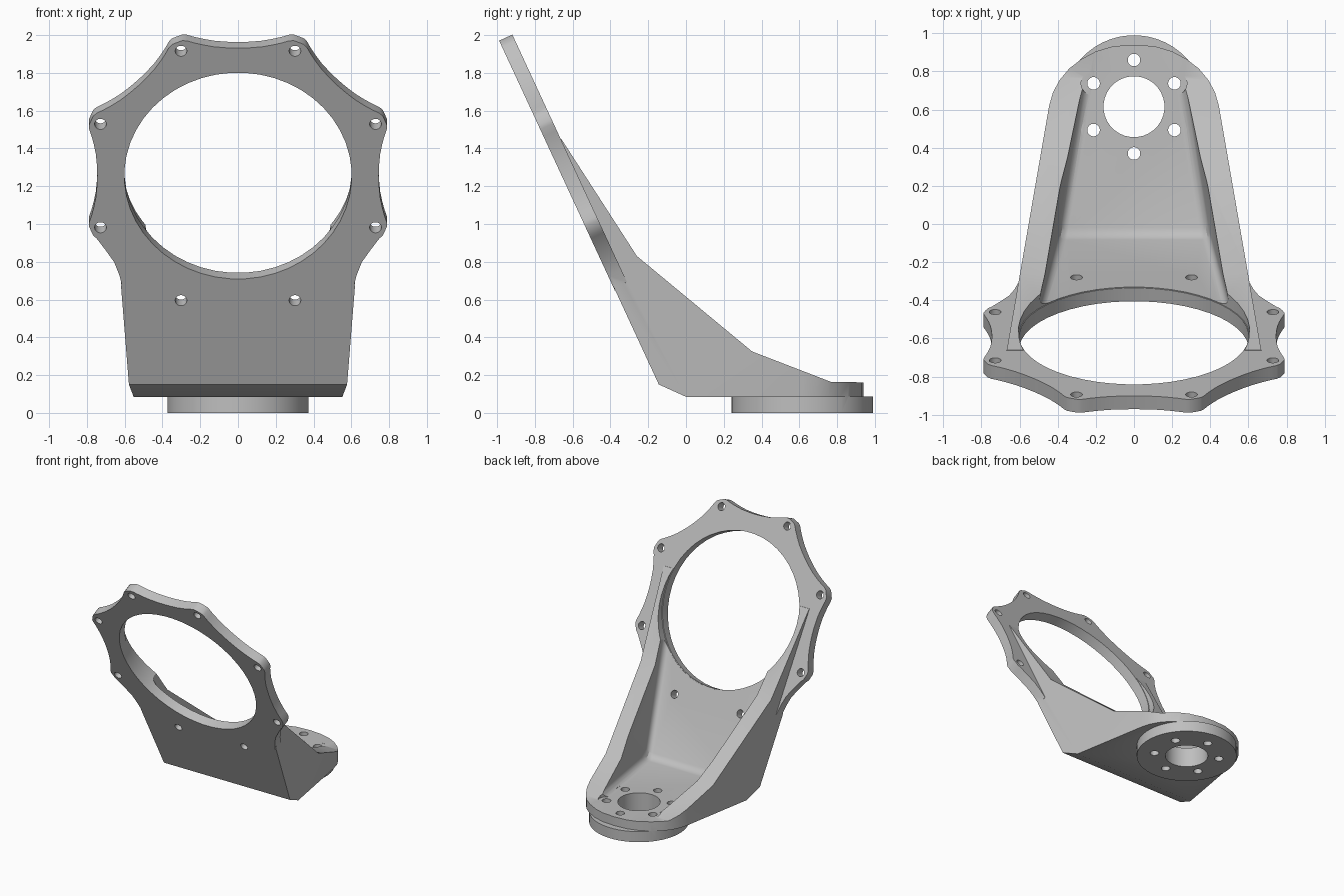
import bpy, bmesh
from math import radians, cos, sin
from mathutils import Matrix

old = bpy.data.objects.get("Cube")
if old:
    bpy.data.objects.remove(old, do_unlink=True)

grey = bpy.data.materials.new("light_grey")
grey.use_nodes = True
grey.diffuse_color = (0.52, 0.52, 0.52, 1)
grey.node_tree.nodes["Principled BSDF"].inputs["Base Color"].default_value = (0.52, 0.52, 0.52, 1)

# Local frame of the leaning ring: x across, y up the slope, z out of the front face
RING = Matrix.Translation((0, -0.658, 1.255)) @ Matrix.Rotation(radians(114.85), 4, 'X')
SIDEWAYS = Matrix(((0, 0, 1, 0), (1, 0, 0, 0), (0, 1, 0, 0), (0, 0, 0, 1)))
FLAT = Matrix.Identity(4)
BASE_Y = 0.615
THICK = 0.077


def finish(name, bm):
    bm.normal_update()
    bmesh.ops.recalc_face_normals(bm, faces=bm.faces)
    # Outward faces give a positive volume
    if bm.calc_volume(signed=True) < 0:
        bmesh.ops.reverse_faces(bm, faces=bm.faces)
    mesh = bpy.data.meshes.new(name)
    bm.to_mesh(mesh)
    bm.free()
    obj = bpy.data.objects.new(name, mesh)
    bpy.context.collection.objects.link(obj)
    mesh.materials.append(grey)
    return obj


def prism(name, points, low, high, frame=FLAT):
    bm = bmesh.new()
    bottom = [bm.verts.new((x, y, low)) for x, y in points]
    top = [bm.verts.new((x, y, high)) for x, y in points]
    bm.faces.new(bottom[::-1])
    bm.faces.new(top)
    for i in range(len(points)):
        bm.faces.new((bottom[i - 1], bottom[i], top[i], top[i - 1]))
    bm.transform(frame)
    return finish(name, bm)


def rod(name, x, y, radius, low, high, frame=FLAT, sides=24):
    turn = [radians(360 * (i + 0.5) / sides) for i in range(sides)]
    points = [(x + radius * cos(a), y + radius * sin(a)) for a in turn]
    return prism(name, points, low, high, frame)


def combine(target, other, operation):
    mod = target.modifiers.new("combine", 'BOOLEAN')
    mod.operation = operation
    mod.solver = 'EXACT'
    mod.object = other
    bpy.context.view_layer.objects.active = target
    bpy.ops.object.modifier_apply(modifier=mod.name)
    bpy.data.objects.remove(other, do_unlink=True)


def mirrored(half):
    return half + [(-x, y) for x, y in reversed(half) if x > 0.001]


# Body: side silhouette trimmed by the tapered, round-ended plan
side = [(-0.144, 0.15), (0, 0.085), (1.1, 0.085), (1.1, 0.163), (0.77, 0.163),
        (0.35, 0.325), (-0.26, 0.83), (-0.66, 1.45), (-0.7, 1.44), (-0.38, 0.74),
        (-0.385, 0.671)]
body = prism("bracket", side, -0.9, 0.9, SIDEWAYS)
plan = mirrored([(0.726, -1), (0.445, 0.62), (0.425, 0.69), (0.39, 0.755), (0.34, 0.815),
                 (0.275, 0.865), (0.2, 0.905), (0.11, 0.932), (0, 0.94)])
combine(body, prism("plan_trim", plan, -0.5, 2.5), 'INTERSECT')
combine(body, rod("wall_opening", 0, 0, 0.607, -1, 0.3, RING, 48), 'DIFFERENCE')

# Pocket: drafted hollow with rounded inside corners
bm = bmesh.new()
corners = ((0.395, -0.063, 0.16), (0.215, 1.05, 0.16), (0.545, -0.618, 1.36), (0.36, 1.05, 1.36))
for x, y, z in corners:
    bm.verts.new((x, y, z))
    bm.verts.new((-x, y, z))
bmesh.ops.convex_hull(bm, input=bm.verts)
bmesh.ops.dissolve_limit(bm, angle_limit=radians(1), verts=bm.verts, edges=bm.edges)
inner = []
for e in bm.edges:
    mid = (e.verts[0].co + e.verts[1].co) / 2
    if mid.y < 0.9 and mid.z < 1.3:
        inner.append(e)
bmesh.ops.bevel(bm, geom=inner, offset=0.045, offset_type='OFFSET', segments=4,
                profile=0.5, affect='EDGES')
combine(body, finish("pocket", bm), 'DIFFERENCE')

# Round base boss with centre bore, bolt holes and bolt head clearances
combine(body, rod("base_boss", 0, BASE_Y, 0.375, 0, 0.087, sides=48), 'UNION')
combine(body, rod("base_bore", 0, BASE_Y, 0.16, -0.1, 0.5, sides=32), 'DIFFERENCE')
for i in range(6):
    a = radians(30 + 60 * i)
    x, y = 0.245 * cos(a), BASE_Y + 0.245 * sin(a)
    combine(body, rod("base_bolt", x, y, 0.033, -0.1, 0.5), 'DIFFERENCE')
    if abs(x) > 0.1:
        combine(body, rod("bolt_clearance", x, y, 0.065, 0.161, 0.6), 'DIFFERENCE')

# Scalloped ring plate, blended into the body sides below
lobe = {0: 0.842, 2: 0.842, 3.5: 0.833, 6: 0.808, 9: 0.785, 13: 0.763, 18: 0.749}
half = [(0.55, -0.668), (0.61, -0.655), (0.628, -0.58), (0.655, -0.505), (0.70, -0.435)]
offsets = sorted({s * k for k in lobe for s in (-1, 1)})
for centre in (-22.5, 22.5, 67.5):
    ring = [(centre + o, lobe[abs(o)]) for o in offsets if centre > 0 or o >= -3.5]
    for angle, r in ring + [(centre + 22.5, 0.745)]:
        half.append((r * cos(radians(angle)), r * sin(radians(angle))))
plate = prism("ring_plate", mirrored(half), -THICK, 0, RING)
combine(plate, rod("ring_opening", 0, 0, 0.602, -0.3, 0.3, RING, 48), 'DIFFERENCE')

# Ring bolt holes: the two lowest pass through the body
for i in range(8):
    a = radians(22.5 + 45 * i)
    x, y = 0.788 * cos(a), 0.788 * sin(a)
    combine(body if y < -0.5 else plate,
            rod("ring_bolt", x, y, 0.031, -0.2, 0.1, RING), 'DIFFERENCE')
combine(body, plate, 'UNION')

# Smooth curved walls, keep machined edges sharp
bpy.ops.object.select_all(action='DESELECT')
body.select_set(True)
bpy.context.view_layer.objects.active = body
bpy.ops.object.shade_smooth_by_angle(angle=radians(25))
